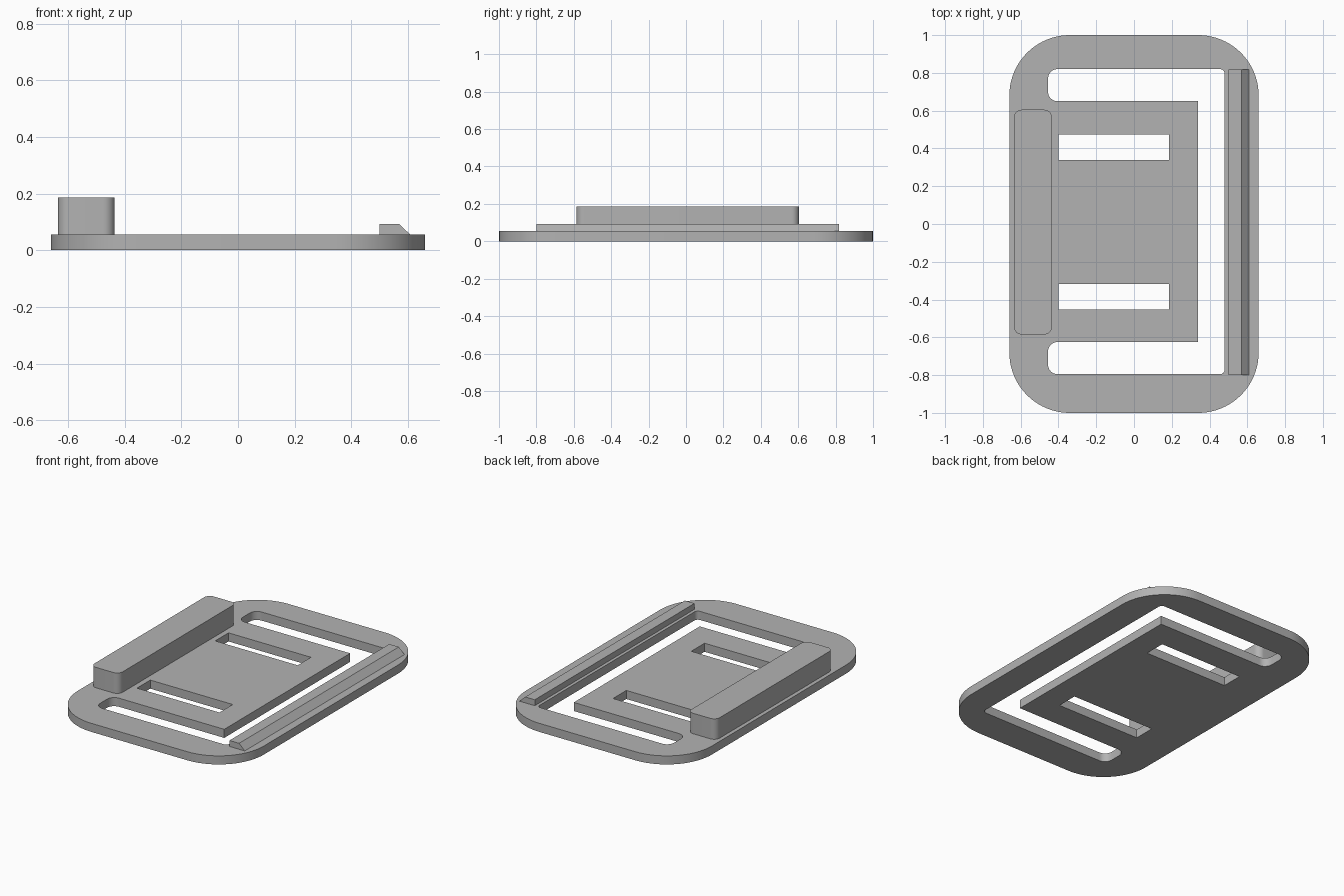
import bpy, bmesh, math
from mathutils import Vector

cube = bpy.data.objects.get("Cube")
if cube:
    bpy.data.objects.remove(cube, do_unlink=True)

GREY = (0.45, 0.45, 0.45, 1)
grey = bpy.data.materials.new("plain grey")
grey.use_nodes = True
grey.diffuse_color = GREY
grey.node_tree.nodes["Principled BSDF"].inputs["Base Color"].default_value = GREY

PLATE_TOP = 0.055


def rounded(corners, steps=10):
    """Outline through (x, y, radius) right-angled corners."""
    pts = []
    for i, (x, y, r) in enumerate(corners):
        p = Vector((x, y))
        if r == 0:
            pts.append(p)
            continue
        a = (Vector(corners[i - 1][:2]) - p).normalized()
        b = (Vector(corners[(i + 1) % len(corners)][:2]) - p).normalized()
        centre = p + (a + b) * r
        for k in range(steps + 1):
            t = math.pi / 2 * k / steps
            pts.append(centre - b * r * math.cos(t) - a * r * math.sin(t))
    return pts


def rectangle(x0, x1, y0, y1, r=0, steps=10):
    return rounded([(x0, y0, r), (x1, y0, r), (x1, y1, r), (x0, y1, r)], steps)


def finish(name, bm):
    bmesh.ops.recalc_face_normals(bm, faces=bm.faces)
    mesh = bpy.data.meshes.new(name)
    bm.to_mesh(mesh)
    bm.free()
    mesh.materials.append(grey)
    obj = bpy.data.objects.new(name, mesh)
    bpy.context.collection.objects.link(obj)
    bpy.ops.object.select_all(action="DESELECT")
    obj.select_set(True)
    bpy.context.view_layer.objects.active = obj
    bpy.ops.object.shade_smooth_by_angle(angle=math.radians(30))


def extrude_outlines(name, loops, z0, z1):
    """Solid from an outer outline and any number of hole outlines."""
    bm = bmesh.new()
    edges = []
    for loop in loops:
        verts = [bm.verts.new((p.x, p.y, z0)) for p in loop]
        edges += [bm.edges.new((verts[i - 1], verts[i])) for i in range(len(verts))]
    bmesh.ops.triangle_fill(bm, edges=edges, use_beauty=True, normal=(0, 0, 1))
    top = bmesh.ops.extrude_face_region(bm, geom=bm.faces[:], use_keep_orig=True)
    moved = [g for g in top["geom"] if isinstance(g, bmesh.types.BMVert)]
    bmesh.ops.translate(bm, verts=moved, vec=(0, 0, z1 - z0))
    finish(name, bm)


# Flat plate: C-shaped slot around a tongue, and two strap windows
outer = rectangle(-0.66, 0.66, -1, 1, 0.32, 20)
slot = rounded([
    (-0.455, 0.82, 0.05), (0.48, 0.82, 0.025),
    (0.48, -0.795, 0.025), (-0.455, -0.795, 0.05),
    (-0.455, -0.625, 0.05), (0.34, -0.625, 0),
    (0.34, 0.65, 0), (-0.455, 0.65, 0.05)])
windows = [rectangle(-0.4, 0.185, y, y + 0.135) for y in (-0.452, 0.34)]
extrude_outlines("base_plate", [outer, slot] + windows, 0, PLATE_TOP)

# Tall rounded bar on the right edge
extrude_outlines("raised_bar", [rectangle(-0.635, -0.435, -0.585, 0.605, 0.04)],
                 PLATE_TOP, 0.186)

# Low ridge with a sloped outer side on the left edge
bm = bmesh.new()
profile = [(0.5, PLATE_TOP), (0.608, PLATE_TOP), (0.568, 0.093), (0.5, 0.093)]
end = bm.faces.new([bm.verts.new((x, -0.8, z)) for x, z in profile])
ext = bmesh.ops.extrude_face_region(bm, geom=[end], use_keep_orig=True)
bmesh.ops.translate(bm, vec=(0, 1.617, 0),
                    verts=[g for g in ext["geom"] if isinstance(g, bmesh.types.BMVert)])
finish("chamfered_ridge", bm)
